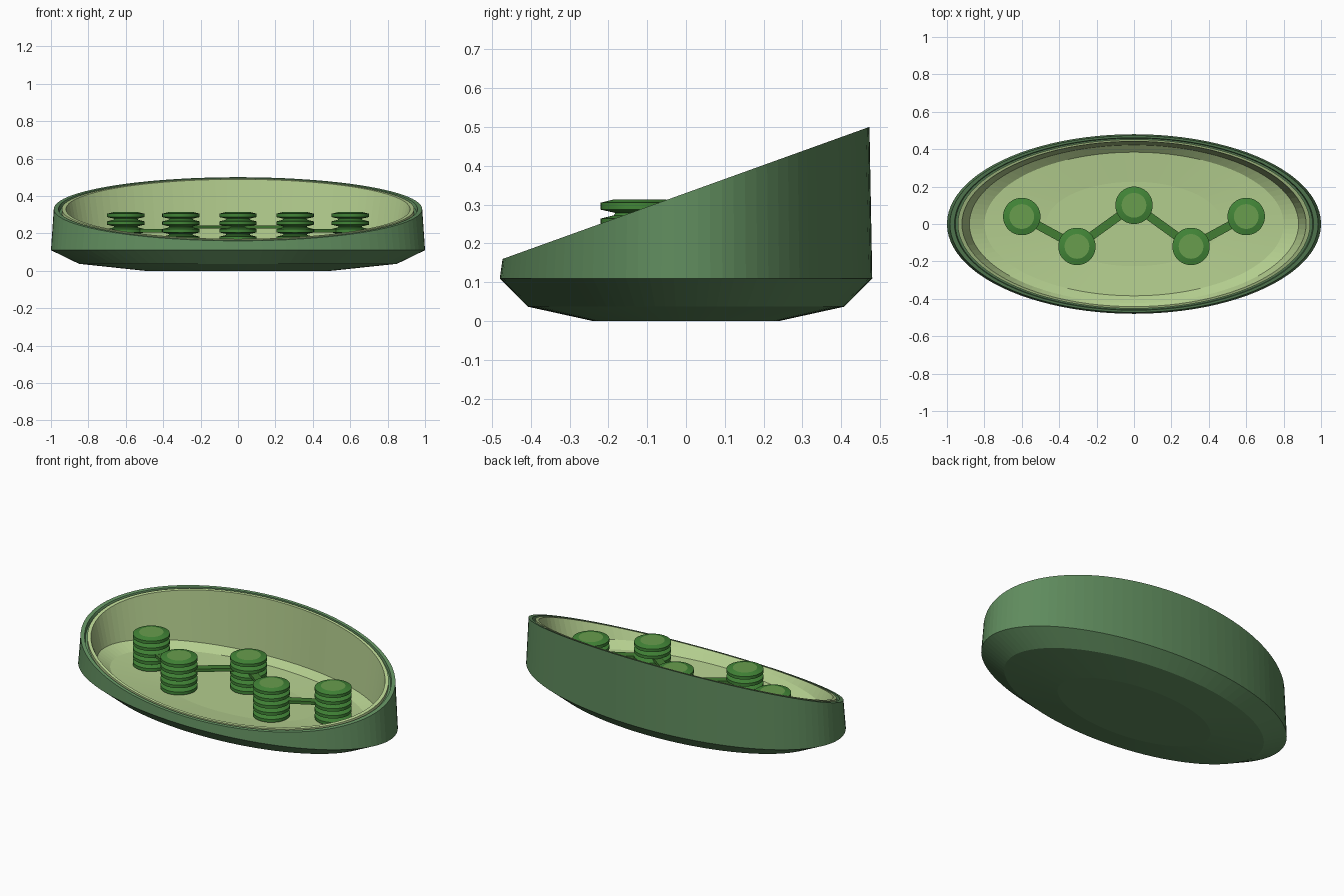
import bpy, bmesh, math
from mathutils import Vector

cube = bpy.data.objects.get("Cube")
if cube:
    bpy.data.objects.remove(cube, do_unlink=True)

RATIO = 0.48      # depth of the oval against its width
SEGMENTS = 96


def material(name, rgb):
    mat = bpy.data.materials.new(name)
    mat.use_nodes = True
    mat.diffuse_color = (*rgb, 1)
    bsdf = mat.node_tree.nodes["Principled BSDF"]
    bsdf.inputs["Base Color"].default_value = (*rgb, 1)
    bsdf.inputs["Roughness"].default_value = 0.7
    return mat


shell_green = material("shell green", (0.115, 0.26, 0.11))
pale_green = material("pale green", (0.45, 0.61, 0.27))
disc_green = material("disc green", (0.054, 0.235, 0.038))
cap_green = material("cap green", (0.14, 0.34, 0.075))
bridge_green = material("bridge green", (0.055, 0.205, 0.033))


def cut_height(y):
    """Height of the sloping cut that opens the body."""
    return 0.33 + 0.36 * y


def lathe(name, profile, mats, ratio=1, segments=48, on_cut=(), cap_start=True, cap_end=True):
    """Join oval rings of (radius, z); rings listed in on_cut take z relative to the cut."""
    bm = bmesh.new()
    rings = []
    for i, (radius, z) in enumerate(profile):
        ring = []
        for k in range(segments):
            a = math.tau * k / segments
            x, y = radius * math.cos(a), radius * ratio * math.sin(a)
            ring.append(bm.verts.new((x, y, z + (cut_height(y) if i in on_cut else 0))))
        rings.append(ring)
    for low, high in zip(rings, rings[1:]):
        for k in range(segments):
            n = (k + 1) % segments
            bm.faces.new((low[k], low[n], high[n], high[k]))
    if cap_start:
        bm.faces.new(rings[0][::-1])
    if cap_end:
        bm.faces.new(rings[-1])
    return finish(name, bm, mats)


def finish(name, bm, mats):
    mesh = bpy.data.meshes.new(name)
    bm.to_mesh(mesh)
    bm.free()
    for mat in mats:
        mesh.materials.append(mat)
    obj = bpy.data.objects.new(name, mesh)
    bpy.context.collection.objects.link(obj)
    return obj


def smooth(obj):
    bpy.ops.object.select_all(action="DESELECT")
    obj.select_set(True)
    bpy.context.view_layer.objects.active = obj
    bpy.ops.object.shade_smooth_by_angle(angle=math.radians(12))


# Outer membrane: chamfered bowl with a sloping rim and the groove inside it
lathe("outer_membrane",
      [(0.5, 0), (0.85, 0.037), (1, 0.11), (0.985, 0), (0.96, 0), (0.955, -0.02), (0.935, -0.02)],
      [shell_green], RATIO, SEGMENTS, on_cut=(3, 4, 5, 6), cap_end=False)

# Inner membrane: pale rim, flared wall and dished floor
lathe("inner_membrane",
      [(0.942, -0.02), (0.942, 0), (0.92, 0), (0.88, 0.16), (0.8, 0.125), (0.47, 0.11)],
      [pale_green], RATIO, SEGMENTS, on_cut=(0, 1, 2), cap_start=False)

# Stacks of lens-shaped discs on a narrow core, each with a lighter cap
STACKS = [(-0.6, 0.04), (-0.305, -0.12), (0, 0.1), (0.305, -0.12), (0.6, 0.04)]
DISCS, PITCH, TOP = 5, 0.041, 0.296
profile = [(0.06, 0.1)]
for i in reversed(range(DISCS)):
    mid = TOP - i * PITCH
    profile += [(0.062, mid - 0.0175), (0.1, mid - 0.009),
                (0.1, mid + 0.009), (0.066, mid + 0.0175)]

for n, (x, y) in enumerate(STACKS, 1):
    stack = lathe(f"disc_stack_{n}", profile, [disc_green, cap_green])
    stack.location = (x, y, 0)
    stack.data.polygons[-1].material_index = 1
    smooth(stack)

# Flat bridges linking neighbouring stacks
for n, (start, end) in enumerate(zip(STACKS, STACKS[1:]), 1):
    a, b = Vector(start), Vector(end)
    run = b - a
    bm = bmesh.new()
    bmesh.ops.create_cube(bm, size=1)
    bmesh.ops.scale(bm, vec=(run.length, 0.045, 0.018), verts=bm.verts)
    bridge = finish(f"bridge_{n}", bm, [bridge_green])
    centre = (a + b) / 2
    bridge.location = (centre.x, centre.y, 0.234 if n in (2, 3) else 0.213)
    bridge.rotation_euler.z = math.atan2(run.y, run.x)
